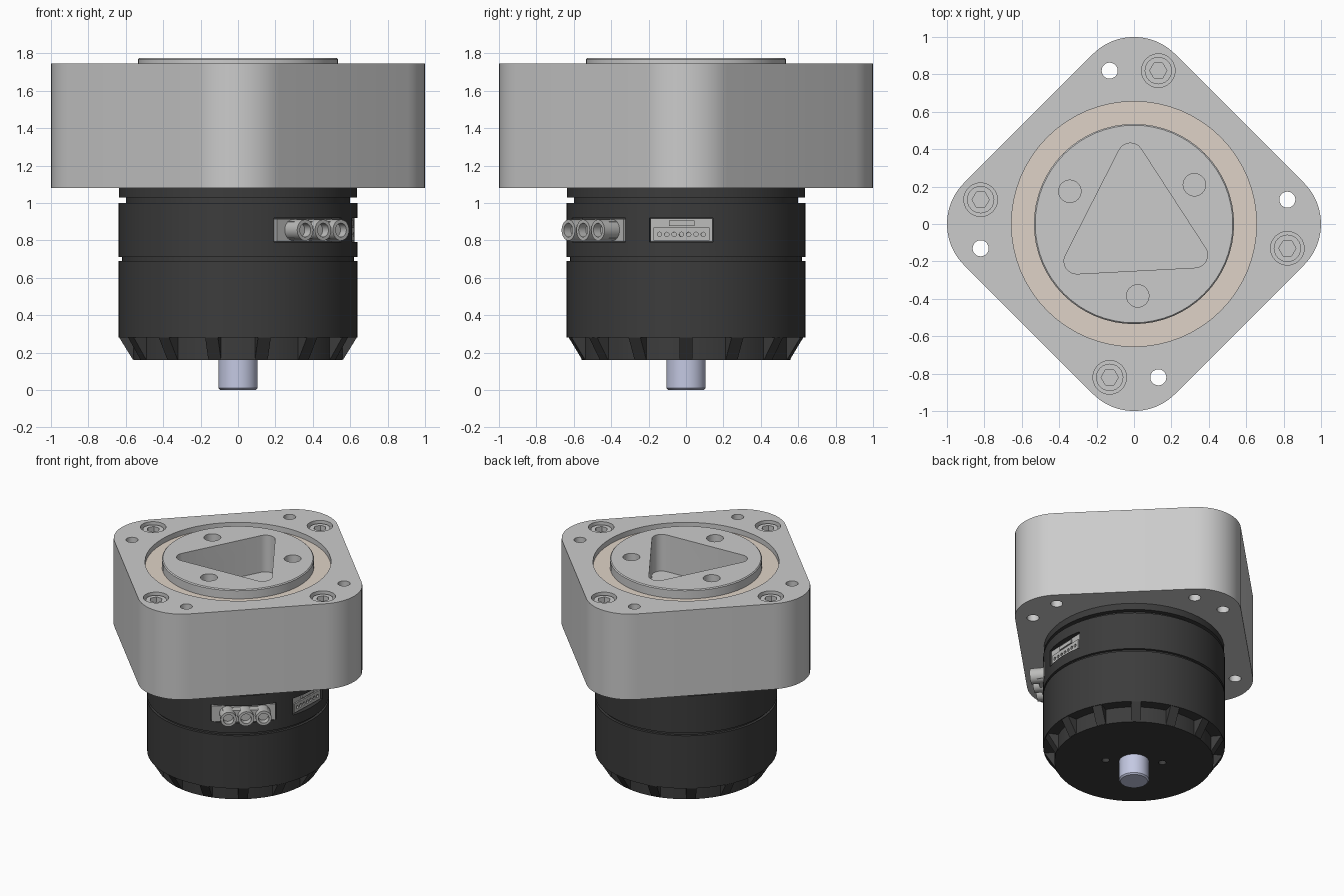
import bpy, bmesh
from math import sin, cos, pi, radians
from mathutils import Matrix, Vector

if "Cube" in bpy.data.objects:
    bpy.data.objects.remove(bpy.data.objects["Cube"])


def material(name, rgb):
    m = bpy.data.materials.new(name)
    m.diffuse_color = (*rgb, 1)
    m.use_nodes = True
    m.node_tree.nodes["Principled BSDF"].inputs["Base Color"].default_value = m.diffuse_color
    return m


BLACK = material("black_anodised", (0.045, 0.045, 0.045))
TAN = material("tan_seal", (0.74, 0.65, 0.57))
STEEL = material("blue_steel", (0.55, 0.58, 0.76))
GREY = material("connector_grey", (0.5, 0.5, 0.49))


# ---- helpers ----
def circle(r, x=0, y=0, n=32):
    return [(x + r * cos(2 * pi * i / n), y + r * sin(2 * pi * i / n)) for i in range(n)]


def rect(x0, x1, y0, y1):
    return [(x0, y0), (x1, y0), (x1, y1), (x0, y1)]


def rounded(n, dist, r, start, seg=8):
    """Regular n-gon with rounded corners."""
    pts = []
    for k in range(n):
        a = radians(start) + 2 * pi * k / n
        for j in range(seg + 1):
            b = a + pi / n * (2 * j / seg - 1)
            pts.append((dist * cos(a) + r * cos(b), dist * sin(a) + r * sin(b)))
    return pts


def quarter_turns(x, y):
    return [(x, y), (-y, x), (-x, -y), (y, -x)]


def frame(deg):
    """Local x = tangent, y = up, z = radially outward."""
    a = radians(deg)
    return Matrix(((-sin(a), 0, cos(a)), (cos(a), 0, sin(a)), (0, 1, 0))).to_4x4()


def finish(name, bm, mat):
    bmesh.ops.recalc_face_normals(bm, faces=bm.faces)
    me = bpy.data.meshes.new(name)
    bm.to_mesh(me)
    bm.free()
    ob = bpy.data.objects.new(name, me)
    bpy.context.collection.objects.link(ob)
    if mat:
        me.materials.append(mat)
    return ob


def make(name, parts, mat=None, m=Matrix()):
    """One object from prisms given as (outline, z0, z1[, matrix])."""
    bm = bmesh.new()
    for pts, z0, z1, *own in parts:
        mm = own[0] if own else m
        lo = [bm.verts.new(mm @ Vector((x, y, z0))) for x, y in pts]
        hi = [bm.verts.new(mm @ Vector((x, y, z1))) for x, y in pts]
        bm.faces.new(lo[::-1])
        bm.faces.new(hi)
        for i in range(len(pts)):
            j = (i + 1) % len(pts)
            bm.faces.new((lo[i], lo[j], hi[j], hi[i]))
    return finish(name, bm, mat)


def lathe(name, profile, mat=None, closed=False, n=64):
    bm = bmesh.new()
    rings = [[bm.verts.new((x, y, z)) for x, y in circle(r, n=n)] for r, z in profile]
    pairs = list(zip(rings, rings[1:]))
    if closed:
        pairs.append((rings[-1], rings[0]))
    else:
        bm.faces.new(rings[0][::-1])
        bm.faces.new(rings[-1])
    for a, b in pairs:
        for i in range(n):
            j = (i + 1) % n
            bm.faces.new((a[i], a[j], b[j], b[i]))
    return finish(name, bm, mat)


def cut(ob, parts, m=Matrix()):
    cutter = make("cutter", parts, None, m)
    cutter.hide_render = True
    mod = ob.modifiers.new("cut", 'BOOLEAN')
    mod.operation, mod.solver, mod.object = 'DIFFERENCE', 'EXACT', cutter
    bpy.context.view_layer.objects.active = ob
    bpy.ops.object.modifier_apply(modifier=mod.name)
    bpy.data.objects.remove(cutter)


# ---- gearbox housing: two stacked plates ----
outline = rounded(4, 0.69, 0.31, 0, 12)
screws = quarter_turns(0.13, 0.82)
holes = quarter_turns(-0.13, 0.82)

lower = make("lower_housing", [(outline, 1.08, 1.48)])
cut(lower, [(circle(0.043, x, y, 20), 1.0, 1.6) for x, y in holes]
    + [(circle(0.043, x, y, 20), 1.0, 1.25) for x, y in screws])

upper = make("upper_housing", [(outline, 1.48, 1.745)])
cut(upper, [(circle(0.655, n=64), 1.4, 1.8)]
    + [(circle(0.043, x, y, 20), 1.4, 1.8) for x, y in holes]
    + [(circle(0.09, x, y, 24), 1.62, 1.8) for x, y in screws])

# socket head screws
for k, (x, y) in enumerate(screws):
    screw = make(f"housing_screw_{k + 1}", [(circle(0.073, x, y, 24), 1.61, 1.728)])
    cut(screw, [(circle(0.046, x, y, 6), 1.67, 1.8)])

# ---- output flange and seal ring ----
lathe("seal_ring", [(0.535, 1.5), (0.656, 1.5), (0.656, 1.705), (0.535, 1.705)], TAN, True)
flange = lathe("output_flange", [(0.535, 1.47), (0.535, 1.768), (0.528, 1.775)])
cut(flange, [(rounded(3, 0.365, 0.068, 93), 1.49, 1.9)]
    + [(circle(0.06, 0.385 * cos(radians(a)), 0.385 * sin(radians(a)), 24), 1.6, 1.9)
       for a in (33, 153, 273)])

# ---- motor body ----
body = lathe("motor_body", [
    (0.56, 0.16), (0.56, 0.28), (0.64, 0.28), (0.64, 0.69), (0.62, 0.69), (0.62, 0.71),
    (0.64, 0.71), (0.64, 1.0), (0.60, 1.0), (0.60, 1.03), (0.635, 1.03), (0.635, 1.085)], BLACK)
POWER, SIGNAL = -50.4, -2.3
cut(body, [(rect(-0.24, 0.22, 0.79, 0.92), 0.52, 0.8, frame(POWER)),
           (rect(-0.17, 0.17, 0.79, 0.92), 0.52, 0.8, frame(SIGNAL))]
    + [(circle(0.028, 0.2 * cos(a), 0.2 * sin(a), 16), 0.1, 0.24)
       for a in (radians(145), radians(325))])

# ribs round the sloped vent openings
rib = [(0.5, 0.285), (0.638, 0.285), (0.562, 0.162), (0.5, 0.162)]
make("vent_ribs", [(rib, -0.035, 0.035, frame(-180 + (i + 0.5) * 360 / 14))
                   for i in range(14)], BLACK)

# shaft
lathe("shaft", [(0.095, 0), (0.105, 0.01), (0.105, 0.17)], STEEL, n=40)

# ---- three-pole power connector ----
P = frame(POWER)
make("power_connector_base", [(rect(-0.235, 0.215, 0.795, 0.915), 0.5, 0.61)], GREY, P)
make("power_connector_block", [(rect(-0.16, 0.16, 0.81, 0.9), 0.6, 0.665)], GREY, P)
for k in (-1, 0, 1):
    barrel = make(f"power_barrel_{k + 2}", [(circle(0.056, 0.124 * k, 0.855), 0.6, 0.714)], GREY, P)
    cut(barrel, [(circle(0.037, 0.124 * k, 0.855), 0.63, 0.8)], P)

# ---- seven-pin signal connector ----
S = frame(SIGNAL)
make("signal_connector_base", [(rect(-0.167, 0.167, 0.793, 0.917), 0.5, 0.604)], GREY, S)
shroud = make("signal_connector_shroud", [(rect(-0.15, 0.15, 0.798, 0.868), 0.59, 0.615)], GREY, S)
cut(shroud, [(circle(0.012, 0.039 * k, 0.832, 12), 0.6, 0.7) for k in range(-3, 4)], S)
make("signal_connector_latch", [(rect(-0.065, 0.07, 0.878, 0.906), 0.59, 0.614)], GREY, S)

# smooth round walls, keep edges sharp
bpy.ops.object.select_all(action='SELECT')
bpy.ops.object.shade_smooth_by_angle(angle=radians(30))
